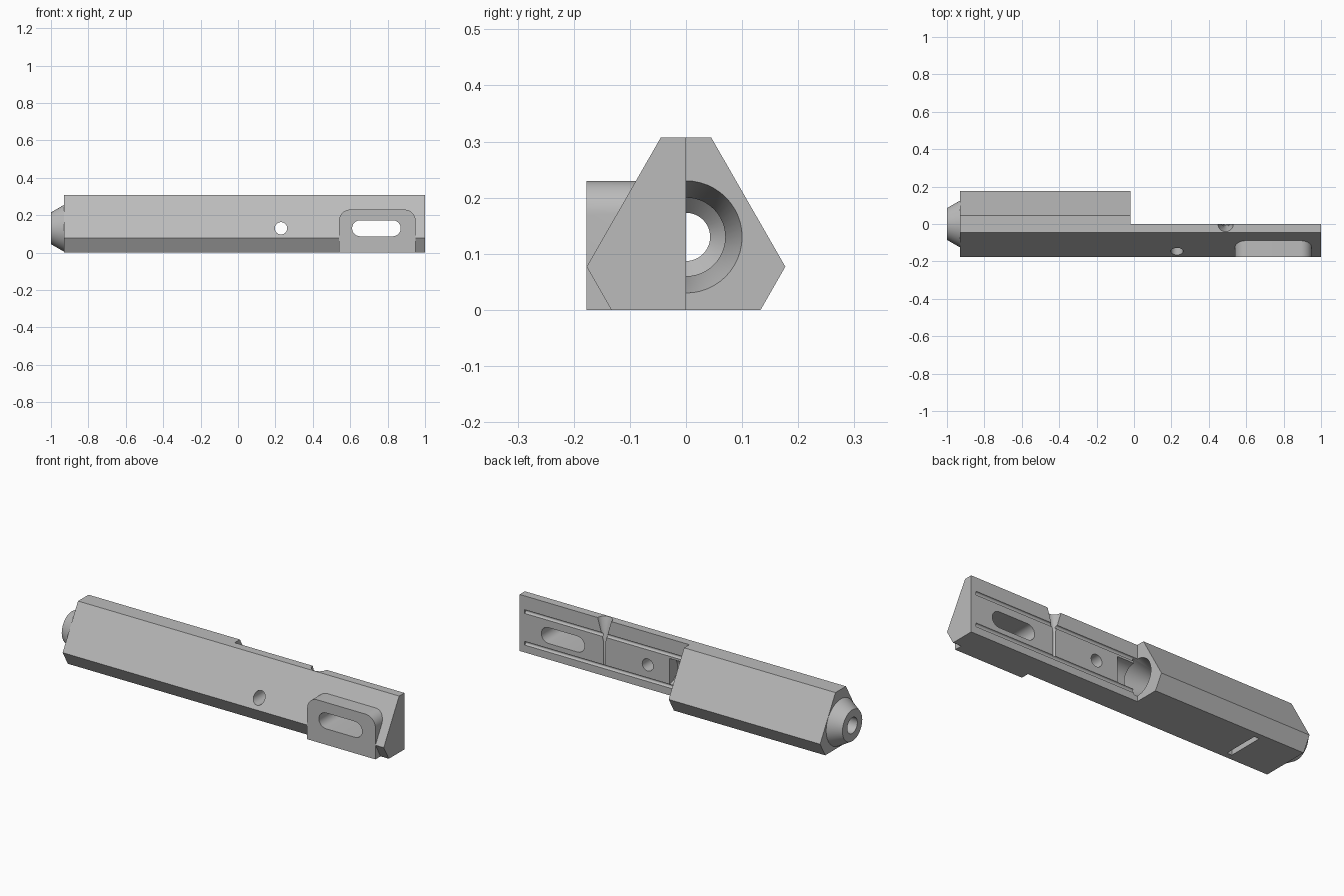
import bpy, bmesh
from math import pi, cos, sin, radians
from mathutils import Vector

old = bpy.data.objects.get("Cube")
if old:
    bpy.data.objects.remove(old, do_unlink=True)

metal = bpy.data.materials.new("grey metal")
metal.use_nodes = True
grey = (0.5, 0.5, 0.5, 1)
metal.diffuse_color = grey
metal.node_tree.nodes["Principled BSDF"].inputs["Base Color"].default_value = grey

AXIS_Z = 0.13   # height of the bore axis


def loft(name, rings):
    """Skin a row of matching rings into a closed solid."""
    bm = bmesh.new()
    loops = [[bm.verts.new(p) for p in ring] for ring in rings]
    n = len(loops[0])
    for a, b in zip(loops, loops[1:]):
        for i in range(n):
            j = (i + 1) % n
            bm.faces.new((a[i], a[j], b[j], b[i]))
    bm.faces.new(loops[0][::-1])
    bm.faces.new(loops[-1])
    bmesh.ops.recalc_face_normals(bm, faces=bm.faces)
    mesh = bpy.data.meshes.new(name)
    bm.to_mesh(mesh)
    bm.free()
    mesh.materials.append(metal)
    ob = bpy.data.objects.new(name, mesh)
    bpy.context.collection.objects.link(ob)
    return ob


def turned(name, axis, origin, stations, n=48):
    """Round solid from (distance, radius) stations along an axis."""
    q = Vector(axis).to_track_quat('Z', 'Y')
    o = Vector(origin)
    return loft(name, [[o + q @ Vector((r * cos(2 * pi * i / n), r * sin(2 * pi * i / n), t))
                        for i in range(n)] for t, r in stations])


def box(name, x, y, z):
    return loft(name, [[(a, y[0], z[0]), (a, y[1], z[0]), (a, y[1], z[1]), (a, y[0], z[1])]
                       for a in x])


def extrude_y(name, points, y0, y1):
    return loft(name, [[(x, y, z) for x, z in points] for y in (y0, y1)])


def arc(cx, cz, r, start, end, n=12):
    return [(cx + r * cos(radians(start + (end - start) * i / n)),
             cz + r * sin(radians(start + (end - start) * i / n))) for i in range(n + 1)]


def combine(target, tool, operation='DIFFERENCE'):
    tool.hide_render = True
    mod = target.modifiers.new("combine", 'BOOLEAN')
    mod.operation, mod.object, mod.solver = operation, tool, 'EXACT'
    bpy.context.view_layer.objects.active = target
    bpy.ops.object.modifier_apply(modifier=mod.name)
    bpy.data.objects.remove(tool, do_unlink=True)


# Six-sided body, mirrored about the middle
half = [(0.133, 0), (0.177, 0.077), (0.045, 0.307)]
outline = half + [(-y, z) for y, z in reversed(half)]
body = loft("body", [[(x, y, z) for y, z in outline] for x in (-0.93, 1.0)])

# Remove the rear half of the long open end
combine(body, box("rear_cut", (-0.02, 1.2), (0, 0.4), (-0.2, 0.5)))

# Mounting pad with rounded upper corners
pad = [(0.54, 0), (0.95, 0)] + arc(0.89, 0.17, 0.06, 0, 90) + arc(0.60, 0.17, 0.06, 90, 180)
combine(body, extrude_y("pad", pad, -0.177, -0.05), 'UNION')

# Tapered nozzle
combine(body, turned("nozzle", (1, 0, 0), (0, 0, AXIS_Z),
                     [(-1, 0.085), (-0.93, 0.125), (-0.85, 0.125)]), 'UNION')

# Stepped bore with flared mouth
combine(body, turned("bore", (1, 0, 0), (0, 0, AXIS_Z),
                     [(-1.1, 0.043), (-0.62, 0.043), (-0.59, 0.07), (-0.12, 0.07),
                      (-0.02, 0.1), (0.0, 0.1), (0.001, 0.07), (0.1, 0.07)]))

# Long slot through the pad
slot = arc(0.827, AXIS_Z, 0.043, -90, 90) + arc(0.653, AXIS_Z, 0.043, 90, 270)
combine(body, extrude_y("slot", slot, -0.4, 0.2))

# Round cross hole
combine(body, turned("cross_hole", (0, 1, 0), (0.23, 0, AXIS_Z), [(-0.4, 0.033), (0.2, 0.033)]))

# Funnel notch running down into a fine upright groove
combine(body, turned("funnel", (0, 0, 1), (0.49, 0, 0),
                     [(0.05, 0.007), (0.19, 0.007), (0.307, 0.041), (0.32, 0.045)], 32))

# Two fine grooves along the flat inner face
for z in (0.05, 0.222):
    combine(body, turned("groove", (1, 0, 0), (0, 0, z), [(-0.02, 0.01), (0.97, 0.01)], 16))

# Narrow slit in the underside
combine(body, box("slit", (-0.685, -0.655), (-0.1, 0.1), (-0.1, 0.08)))

bpy.ops.object.select_all(action='DESELECT')
body.select_set(True)
bpy.context.view_layer.objects.active = body
bpy.ops.object.shade_smooth_by_angle(angle=radians(25))
